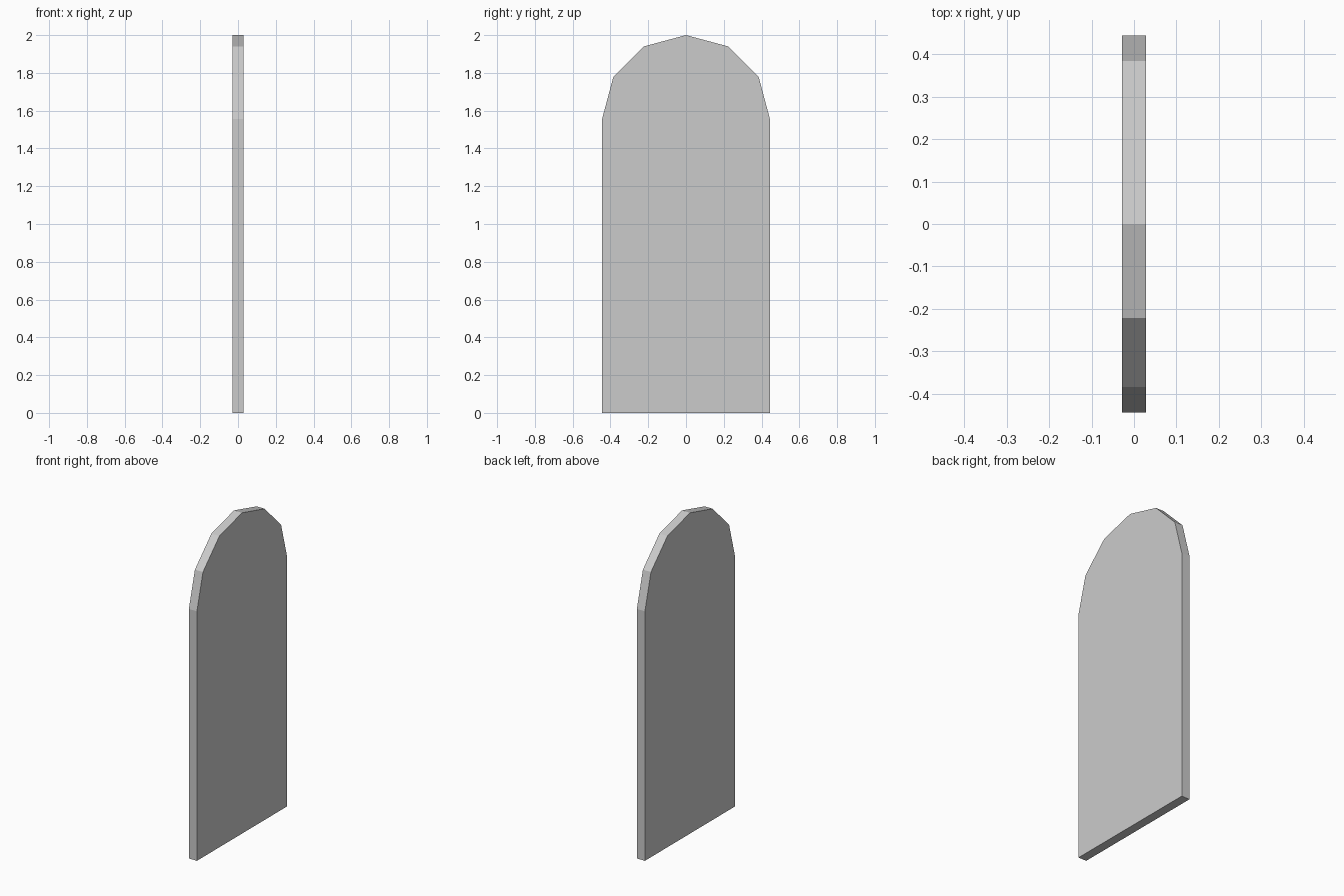
import bpy, bmesh
from math import sin, cos, pi

if "Cube" in bpy.data.objects:
    bpy.data.objects.remove(bpy.data.objects["Cube"])

HEIGHT, RADIUS, THICK, SEGMENTS = 2.0, 0.4444, 0.0556, 6
spring = HEIGHT - RADIUS  # height where the arch begins

# Arched outline in the YZ plane: square base plus a six-sided half round
outline = [(-RADIUS, 0), (RADIUS, 0)]
outline += [(RADIUS * cos(pi * i / SEGMENTS), spring + RADIUS * sin(pi * i / SEGMENTS))
            for i in range(SEGMENTS + 1)]

# Panel: fill the outline and extrude it through its thickness
bm = bmesh.new()
face = bm.faces.new([bm.verts.new((-THICK / 2, y, z)) for y, z in outline])
extruded = bmesh.ops.extrude_face_region(bm, geom=[face], use_keep_orig=True)
verts = [g for g in extruded["geom"] if isinstance(g, bmesh.types.BMVert)]
bmesh.ops.translate(bm, vec=(THICK, 0, 0), verts=verts)
bmesh.ops.recalc_face_normals(bm, faces=bm.faces)

mesh = bpy.data.meshes.new("arched_panel")
bm.to_mesh(mesh)
bm.free()
bpy.context.collection.objects.link(bpy.data.objects.new("arched_panel", mesh))
